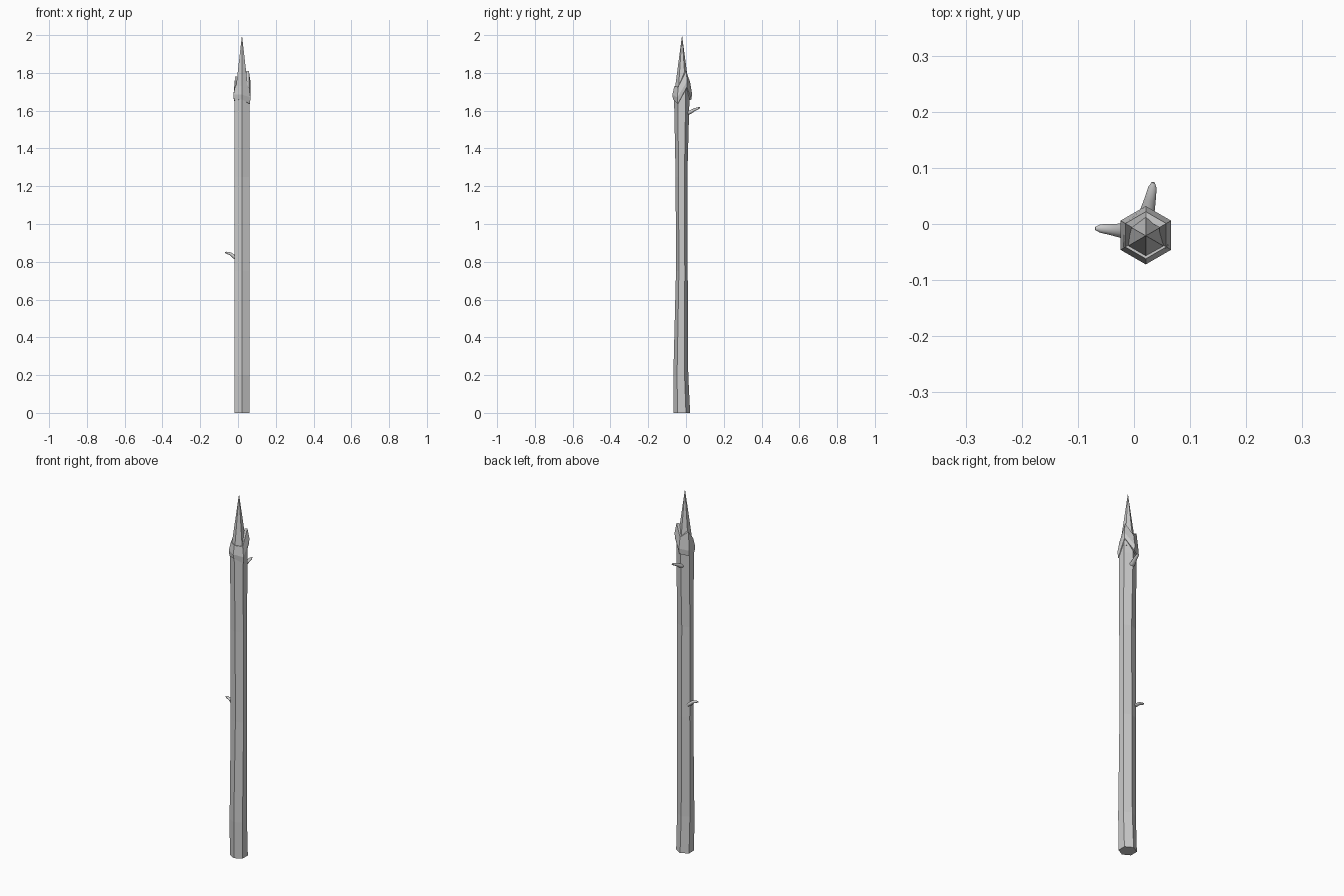
import bpy, math
from mathutils import Vector

if "Cube" in bpy.data.objects:
    bpy.data.objects.remove(bpy.data.objects["Cube"])

CX, CY = 0.021, -0.02
ANG = [math.radians(a) for a in (-90, -30, 30, 90, 150, 210)]


def loft(name, rings, cap_start=True, cap_end=True):
    """Skin a list of equal-length point rings, lowest first."""
    n = len(rings[0])
    verts = [p for r in rings for p in r]
    faces = []
    for k in range(len(rings) - 1):
        for i in range(n):
            j = (i + 1) % n
            faces.append((k*n + i, k*n + j, (k+1)*n + j, (k+1)*n + i))
    if cap_start:
        faces.append(tuple(range(n))[::-1])
    if cap_end:
        faces.append(tuple(range((len(rings)-1)*n, len(rings)*n)))
    me = bpy.data.meshes.new(name)
    me.from_pydata(verts, [], faces)
    me.update()
    ob = bpy.data.objects.new(name, me)
    bpy.context.collection.objects.link(ob)
    return ob


def hexagon(r, heights, cx=CX, cy=CY, ry=None):
    ry = ry or r
    return [(cx + r*math.cos(a), cy + ry*math.sin(a), z) for a, z in zip(ANG, heights)]


# Carved shaft: z, front y, back y (constant width, uneven depth)
shaft = [(0, -.067, .022), (.2, -.067, .012), (.75, -.053, .009),
         (1.25, -.055, .007), (1.65, -.063, .018), (1.72, -.06, .015)]
loft("shaft", [hexagon(.0455, [z]*6, cy=(f + b)/2, ry=(b - f)/2) for z, f, b in shaft])

# Pointed tip
bpy.ops.mesh.primitive_cone_add(vertices=6, radius1=.041, radius2=0, depth=.31,
                                location=(CX, -.021, 1.845))
bpy.context.object.name = "spike_tip"

# Ragged collar, heights given around the hexagon from the front
low = [1.66, 1.635, 1.725, 1.66, 1.65, 1.655]
mid = [1.685, 1.67, 1.755, 1.69, 1.68, 1.685]
top = [1.73, 1.725, 1.81, 1.75, 1.78, 1.73]
loft("collar", [hexagon(.040, low), hexagon(.049, low), hexagon(.052, mid),
                hexagon(.042, top), hexagon(.028, top)], False, False)


# Curved thorns: tapering round tubes along a short path
def thorn(name, path, radii, n=12):
    pts = [Vector(p) for p in path]
    rings = []
    for i, (p, r) in enumerate(zip(pts, radii)):
        d = (pts[min(i+1, len(pts)-1)] - pts[max(i-1, 0)]).normalized()
        side = d.cross(Vector((0, 0, 1))).normalized()
        up = side.cross(d)
        rings.append([tuple(p + side*r*math.cos(t) + up*r*.75*math.sin(t))
                      for t in (2*math.pi*k/n for k in range(n))])
    ob = loft(name, rings)
    bpy.ops.object.select_all(action='DESELECT')
    ob.select_set(True)
    bpy.context.view_layer.objects.active = ob
    bpy.ops.object.shade_smooth_by_angle(angle=math.radians(50))


RADII = [.014, .013, .010, .0075, .003]
thorn("lower_thorn", [(-.008, -.013, .818), (-.022, -.012, .828), (-.04, -.010, .842),
                      (-.06, -.008, .848), (-.069, -.008, .850)], RADII)
thorn("upper_thorn", [(.021, .005, 1.586), (.024, .024, 1.593), (.029, .045, 1.605),
                      (.033, .065, 1.613), (.034, .074, 1.616)], RADII)
